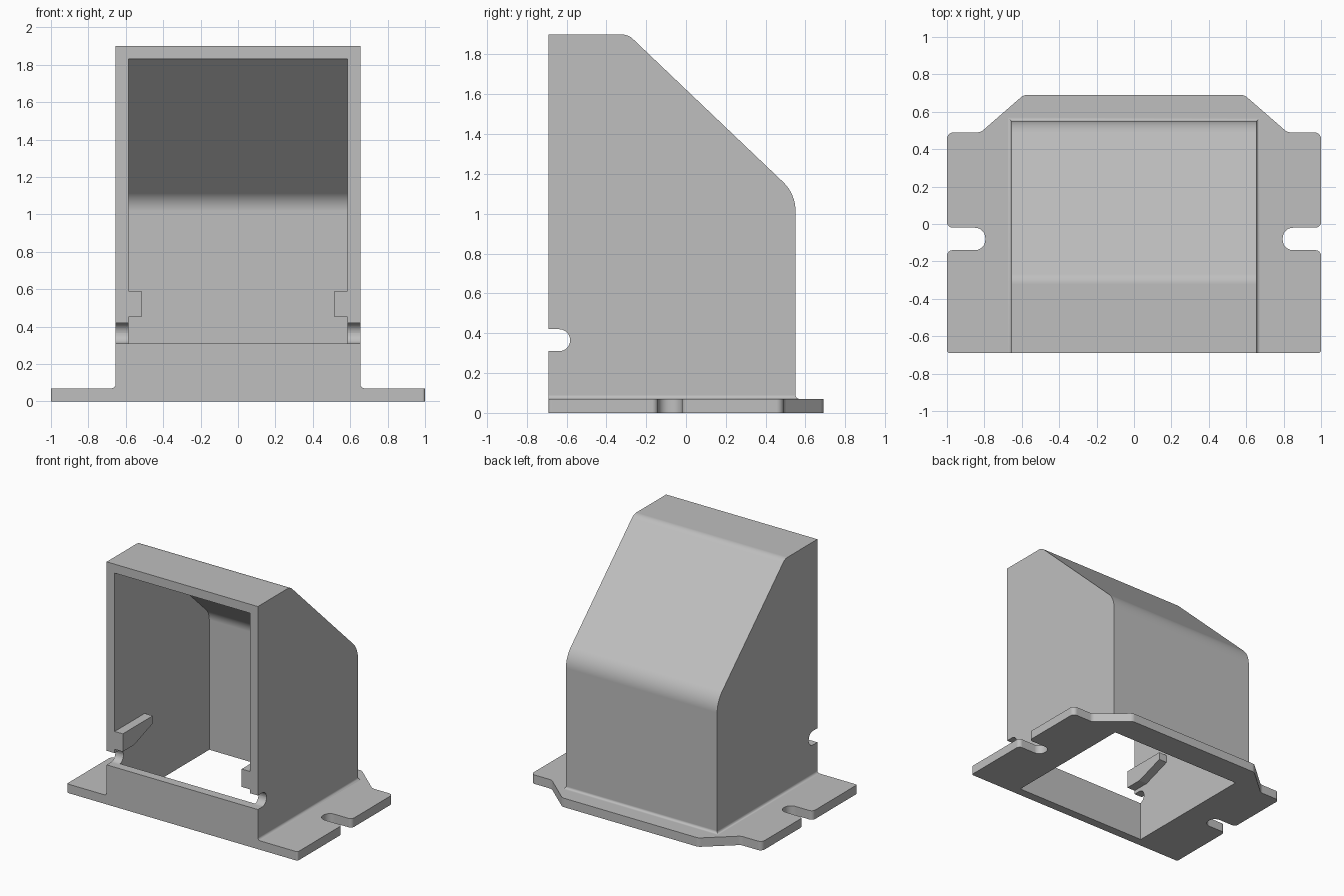
import bpy, bmesh, math
from mathutils import Vector

default = bpy.data.objects.get("Cube")
if default:
    bpy.data.objects.remove(default, do_unlink=True)

grey = bpy.data.materials.new("plain_grey")
grey.use_nodes = True
colour = (0.52, 0.52, 0.52, 1)
grey.diffuse_color = colour
grey.node_tree.nodes["Principled BSDF"].inputs["Base Color"].default_value = colour


def rounded(corners, steps=8):
    """Turn (a, b, radius) corners into a 2D outline with arcs."""
    out = []
    for i, (a, b, r) in enumerate(corners):
        p = Vector((a, b))
        if not r:
            out.append(p)
            continue
        u = (Vector(corners[i - 1][:2]) - p).normalized()
        v = (Vector(corners[(i + 1) % len(corners)][:2]) - p).normalized()
        half = u.angle(v) / 2
        centre = p + (u + v).normalized() * r / math.sin(half)
        start = p + u * r / math.tan(half) - centre
        end = p + v * r / math.tan(half) - centre
        sweep = start.angle_signed(end)
        for k in range(steps + 1):
            t = -sweep * k / steps
            c, s = math.cos(t), math.sin(t)
            out.append(centre + Vector((start.x * c - start.y * s,
                                        start.x * s + start.y * c)))
    return out


def loft(name, rings):
    """Closed solid through matching rings of 3D points."""
    bm = bmesh.new()
    loops = [[bm.verts.new(p) for p in ring] for ring in rings]
    n = len(loops[0])
    for low, high in zip(loops, loops[1:]):
        for i in range(n):
            j = (i + 1) % n
            bm.faces.new((low[i], low[j], high[j], high[i]))
    bm.faces.new(loops[0])
    bm.faces.new(loops[-1])
    bmesh.ops.recalc_face_normals(bm, faces=bm.faces)
    mesh = bpy.data.meshes.new(name)
    bm.to_mesh(mesh)
    bm.free()
    obj = bpy.data.objects.new(name, mesh)
    bpy.context.collection.objects.link(obj)
    mesh.materials.append(grey)
    return obj


def side_prism(name, corners, x0, x1):
    outline = rounded(corners)
    return loft(name, [[(x, p.x, p.y) for p in outline] for x in (x0, x1)])


def flat_prism(name, corners, z0, z1):
    outline = rounded(corners)
    return loft(name, [[(p.x, p.y, z) for p in outline] for z in (z0, z1)])


def activate(obj):
    bpy.ops.object.select_all(action='DESELECT')
    obj.select_set(True)
    bpy.context.view_layer.objects.active = obj


def combine(obj, other, operation):
    other.hide_render = True
    mod = obj.modifiers.new(operation, 'BOOLEAN')
    mod.operation, mod.solver, mod.object = operation, 'EXACT', other
    activate(obj)
    bpy.ops.object.modifier_apply(modifier=mod.name)
    bpy.data.objects.remove(other, do_unlink=True)


FRONT, BACK = -0.69, 0.55
HALF, INNER = 0.655, 0.585

# Hood: sloped side profile pulled across the width
housing = side_prism("housing", [
    (FRONT, 0, 0), (FRONT, 1.9, 0), (-0.29, 1.9, 0.08),
    (BACK, 1.10, 0.2), (BACK, 0, 0)], -HALF, HALF)

# Mounting flange: right half outline with slot, mirrored to the left
half_outline = [
    (1, FRONT, 0.015), (1, -0.14, 0.03), (0.795, -0.14, 0.055),
    (0.795, -0.02, 0.055), (1, -0.02, 0.03), (1, 0.49, 0.035),
    (0.82, 0.49, 0.05), (0.59, 0.69, 0.05)]
flange = flat_prism("flange", half_outline + [
    (-x, y, r) for x, y, r in reversed(half_outline)], 0, 0.07)
combine(housing, flange, 'UNION')

# Small concave fillet where the hood meets the flange
R = 0.02
levels = [(R, 0.03)] + [(R - R * math.sin(a), 0.07 + R - R * math.cos(a))
                        for a in (math.pi / 2 * k / 4 for k in range(5))]
rings = []
for grow, z in levels:
    w, b = HALF + grow, BACK + grow
    rings.append([(-w, FRONT, z), (w, FRONT, z), (w, b, z), (-w, b, z)])
combine(housing, loft("fillet", rings), 'UNION')

# Cavity open at the bottom and at the front above the low front wall
cavity = side_prism("cavity_cutter", [
    (-0.62, -0.1, 0), (-0.62, 0.31, 0), (-0.9, 0.31, 0), (-0.9, 1.83, 0),
    (-0.318, 1.83, 0.02), (0.48, 1.074, 0.13), (0.48, -0.1, 0)], -INNER, INNER)
combine(housing, cavity, 'DIFFERENCE')

# Round-ended notches in the front edges of both side walls
notch = side_prism("notch_cutter", [
    (-0.9, 0.31, 0), (-0.582, 0.31, 0.0545), (-0.582, 0.42, 0.0545),
    (-0.9, 0.42, 0)], -0.8, 0.8)
combine(housing, notch, 'DIFFERENCE')

# Tapered support ribs on the inner walls
ribs = []
for name, side in (("left_rib", 1), ("right_rib", -1)):
    ribs.append(side_prism(name, [
        (FRONT, 0.45, 0), (FRONT, 0.59, 0), (-0.32, 0.59, 0),
        (-0.32, 0.53, 0), (-0.55, 0.45, 0)], side * 0.515, side * INNER))

# Smooth arcs, crisp edges
activate(housing)
bpy.ops.object.shade_smooth_by_angle(angle=math.radians(30))
weighted = housing.modifiers.new("weighted_normals", 'WEIGHTED_NORMAL')
weighted.keep_sharp = True
